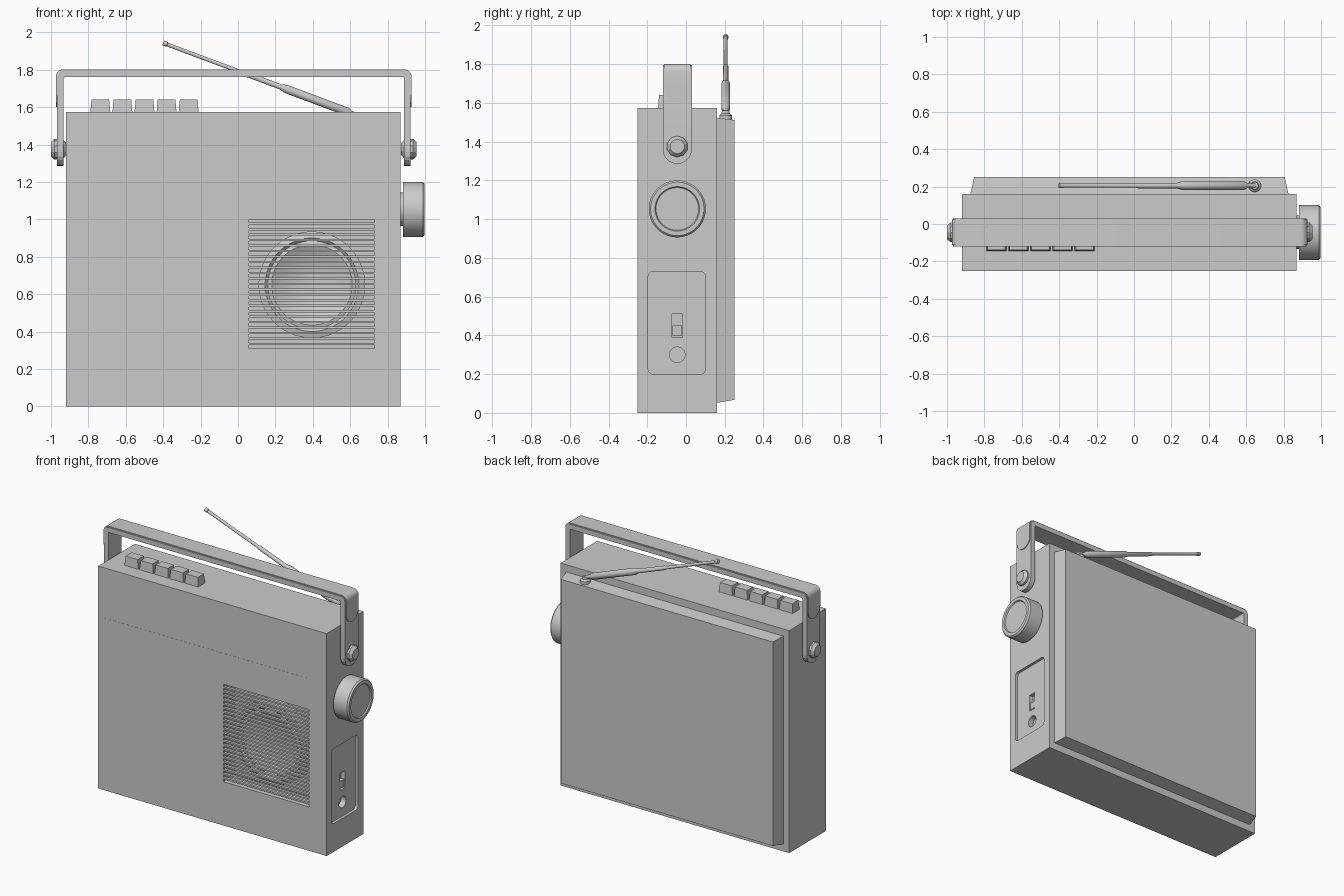
import bpy, bmesh, math
from mathutils import Vector, Matrix

cube = bpy.data.objects.get("Cube")
if cube:
    bpy.data.objects.remove(cube, do_unlink=True)

grey = bpy.data.materials.new("plain grey")
grey.use_nodes = True
COLOUR = (0.6, 0.6, 0.6, 1)
grey.diffuse_color = COLOUR
grey.node_tree.nodes["Principled BSDF"].inputs["Base Color"].default_value = COLOUR


def finish(name, bm, smooth=False):
    bmesh.ops.recalc_face_normals(bm, faces=bm.faces)
    mesh = bpy.data.meshes.new(name)
    bm.to_mesh(mesh)
    bm.free()
    ob = bpy.data.objects.new(name, mesh)
    bpy.context.collection.objects.link(ob)
    mesh.materials.append(grey)
    if smooth:
        bpy.ops.object.select_all(action='DESELECT')
        ob.select_set(True)
        bpy.context.view_layer.objects.active = ob
        bpy.ops.object.shade_smooth_by_angle(angle=math.radians(35))
    return ob


def box(name, x, y, z, taper=(0, 0), smooth=False):
    """Box from ranges; the top is narrowed by taper in x and y."""
    bm = bmesh.new()
    bmesh.ops.create_cube(bm, size=1)
    for v in bm.verts:
        sx, sy, sz = (c > 0 for c in v.co)
        v.co = (x[sx], y[sy], z[sz])
        if sz:
            v.co.x += -taper[0] if sx else taper[0]
            v.co.y += -taper[1] if sy else taper[1]
    return finish(name, bm)


def rounded(u, v, r, n=5):
    """Rounded rectangle outline."""
    pts = []
    for k, (cu, cv) in enumerate([(u[1] - r, v[1] - r), (u[0] + r, v[1] - r),
                                  (u[0] + r, v[0] + r), (u[1] - r, v[0] + r)]):
        for i in range(n + 1):
            a = math.pi / 2 * (k + i / n)
            pts.append((cu + r * math.cos(a), cv + r * math.sin(a)))
    return pts


def prism(name, outline, axis, lo, hi, smooth=False):
    """Extrude an outline along x (outline in y,z) or y (outline in x,z)."""
    place = (lambda p, d: (d, p[0], p[1])) if axis == 'x' else (lambda p, d: (p[0], d, p[1]))
    bm = bmesh.new()
    a = [bm.verts.new(place(p, lo)) for p in outline]
    b = [bm.verts.new(place(p, hi)) for p in outline]
    bm.faces.new(a)
    bm.faces.new(b[::-1])
    for i in range(len(a)):
        j = (i + 1) % len(a)
        bm.faces.new((a[i], a[j], b[j], b[i]))
    return finish(name, bm, smooth)


def lathe(name, profile, origin, direction, sides=32, smooth=True):
    """Turn (distance along axis, radius) points around an axis."""
    rot = Vector(direction).to_track_quat('Z', 'Y').to_matrix().to_4x4()
    bm = bmesh.new()
    rings = [[bm.verts.new((r * math.cos(t), r * math.sin(t), d))
              for t in (2 * math.pi * (i + 0.5) / sides for i in range(sides))]
             for d, r in profile]
    for p, q in zip(rings, rings[1:]):
        for i in range(sides):
            j = (i + 1) % sides
            bm.faces.new((p[i], p[j], q[j], q[i]))
    bm.faces.new(rings[0])
    bm.faces.new(rings[-1])
    bm.transform(Matrix.Translation(origin) @ rot)
    return finish(name, bm, smooth)


def cut(target, cutter):
    cutter.hide_render = True
    cutter.hide_viewport = True
    mod = target.modifiers.new(cutter.name, 'BOOLEAN')
    mod.operation = 'DIFFERENCE'
    mod.solver = 'EXACT'
    mod.object = cutter
    bpy.context.view_layer.objects.active = target
    bpy.ops.object.modifier_apply(modifier=mod.name)
    bpy.data.objects.remove(cutter, do_unlink=True)


# Case with side socket panel and speaker pocket
LEFT, RIGHT, FRONT, BACK, TOP = -0.92, 0.87, -0.25, 0.16, 1.575
PY = -0.045
case = box("case", (LEFT, RIGHT), (FRONT, BACK), (0, TOP))
cut(case, prism("panel_cutter", rounded((-0.195, 0.1), (0.2, 0.73), 0.025), 'x', RIGHT - 0.02, 1))
cut(case, box("switch_cutter", (RIGHT - 0.05, 1), (PY - 0.027, PY + 0.027), (0.39, 0.51)))
cut(case, lathe("jack_cutter", [(0, 0.04), (0.2, 0.04)], (RIGHT - 0.06, PY, 0.3), (1, 0, 0), 20))
GX, GZ = (0.06, 0.73), (0.31, 1.0)
cut(case, box("speaker_cutter", GX, (-0.4, FRONT + 0.13), GZ))
box("slide_switch", (RIGHT - 0.06, RIGHT - 0.025), (PY - 0.025, PY + 0.025), (0.4, 0.45))

# Grille bars between the slots
SLOTS = 24
pitch = (GZ[1] - GZ[0]) / (SLOTS - 0.4)
for i in range(SLOTS - 1):
    z = GZ[0] + pitch * (i + 0.6)
    box("grille_bar", GX, (FRONT, FRONT + 0.02), (z, z + pitch * 0.4))

# Speaker with a sunken cone
lathe("speaker", [(0.0, 0.285), (0.085, 0.285), (0.095, 0.25), (0.08, 0.235),
                  (0.085, 0.215), (0.05, 0.15), (0.03, 0.08), (0.025, 0.03)],
      (0.395, FRONT + 0.135, 0.65), (0, -1, 0), 48)

# Thin dial plate beside and above the grille
prism("dial_plate", [(-0.865, 0.5), (-0.08, 0.5), (-0.08, 1.05), (0.72, 1.05),
                     (0.72, 1.22), (-0.865, 1.22)], 'y', FRONT - 0.001, FRONT + 0.01)

# Back cover with sloping edges
cover = bmesh.new()
bmesh.ops.create_cube(cover, size=1)
for v in cover.verts:
    out = v.co.y > 0
    inset = 0.022 if out else 0
    v.co.x = (0.828 - inset) if v.co.x > 0 else (-0.877 + inset)
    v.co.z = (1.525 - inset * 0.6) if v.co.z > 0 else (0.05 + inset * 0.8)
    v.co.y = 0.25 if out else BACK - 0.01
finish("back_cover", cover)

# Carrying handle: a bent strap, an outer grip and round lower ends
CX = -0.0225


def strap(half, top, bottom, thick, r):
    n = 6
    arc = [(math.cos(i * math.pi / 2 / n), math.sin(i * math.pi / 2 / n)) for i in range(n + 1)]
    outer = [(half - r + r * c, top - r + r * s) for c, s in arc]
    ri = max(r - thick, 0.006)
    hi, ti = half - thick, top - thick
    inner = [(hi - ri + ri * c, ti - ri + ri * s) for c, s in arc]
    side = [(half, bottom)] + outer
    back = [(hi, bottom)] + inner
    full = side + [(-x, z) for x, z in side[::-1]] + [(-x, z) for x, z in back] + back[::-1]
    return [(CX + x, z) for x, z in full]


def tongue(w, bottom, top, n=10):
    arc = [math.pi * (1 + i / n) for i in range(n + 1)]
    return [(PY + w, top), (PY - w, top)] + [
        (PY + w * math.cos(a), bottom + w + w * math.sin(a)) for a in arc[0:-1]] + [(PY + w, bottom + w)]


def clean(pts):
    return [p for i, p in enumerate(pts) if (Vector(p) - Vector(pts[i - 1])).length > 1e-5]


prism("handle_strap", strap(0.945, 1.795, 1.4, 0.035, 0.035), 'y', PY - 0.075, PY + 0.075, True)
prism("handle_grip", strap(0.951, 1.801, 1.7, 0.02, 0.038), 'y', PY - 0.068, PY + 0.068, True)
for s in (-1, 1):
    def span(a, b):
        return sorted((CX + s * a, CX + s * b))
    prism("handle_end", clean(tongue(0.075, 1.285, 1.4)), 'x', *span(0.91, 0.945))
    prism("grip_end", clean(tongue(0.068, 1.6, 1.7)), 'x', *span(0.94, 0.951))
    # Pivot bolt and its washer
    lathe("handle_bolt", [(0, 0.03), (0.018, 0.05), (0.045, 0.055), (0.065, 0.055), (0.0835, 0.038)],
          (CX + s * 0.894, PY, 1.375), (s, 0, 0), 10, False)

# Piano keys on top
for i in range(5):
    x = -0.79 + 0.118 * i
    box("push_key", (x, x + 0.108), (-0.145, -0.065), (TOP - 0.01, 1.64), (0.007, 0.006))

# Tuning knob with a sunken face
lathe("tuning_knob", [(0, 0.09), (0.012, 0.09), (0.012, 0.147), (0.118, 0.147), (0.128, 0.138),
                      (0.128, 0.115), (0.12, 0.11)], (RIGHT, PY, 1.053), (1, 0, 0), 48)

# Telescopic aerial with its swivel
lathe("aerial_swivel", [(0, 0.034), (0.035, 0.034), (0.045, 0.022), (0.06, 0.02)], (0.645, 0.205, 1.5), (0, 0, 1), 16)
foot, tip = Vector((0.65, 0.205, 1.55)), Vector((-0.4, 0.205, 1.943))
span_len = (tip - foot).length
lathe("aerial", [(0, 0.012), (0.05, 0.014), (0.065, 0.023), (0.42, 0.023), (0.45, 0.0145), (0.67, 0.0145),
                 (0.68, 0.0105), (span_len - 0.025, 0.0105), (span_len - 0.022, 0.0135), (span_len, 0.0135)],
      foot, tip - foot, 16)
